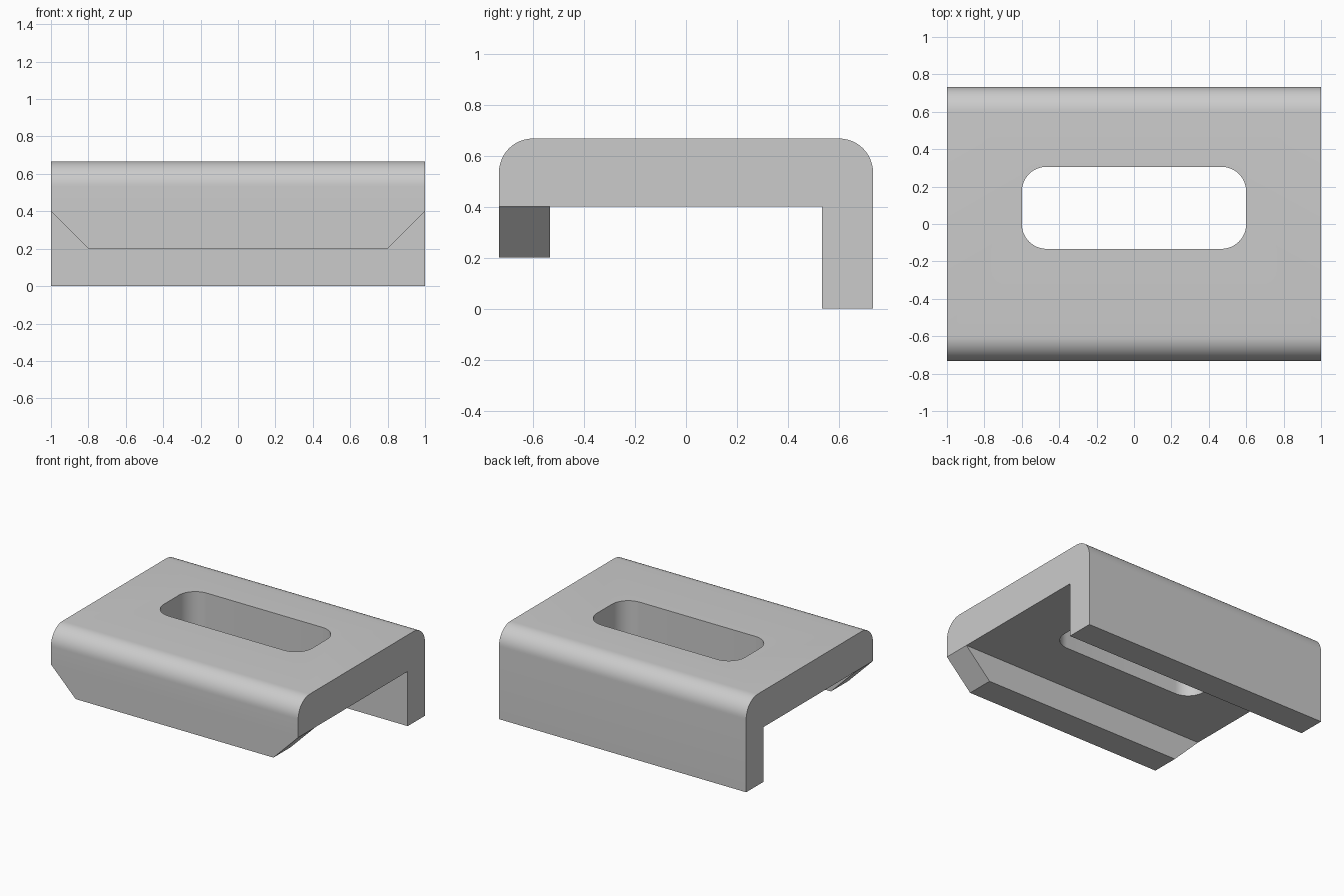
import bpy, bmesh
from math import sin, cos, radians

if "Cube" in bpy.data.objects:
    bpy.data.objects.remove(bpy.data.objects["Cube"])

W, D, H = 1.0, 0.733, 0.667      # half width, half depth, height
R, T = 0.133, 0.2                # corner radius, flange thickness
PLATE_Z, LIP_Z, LIP_X = 0.4, 0.2, 0.8


def arc(cx, cy, r, start, steps=12):
    """Quarter circle, counter-clockwise from the start angle."""
    angles = [radians(start + 90 * i / steps) for i in range(steps + 1)]
    return [(cx + r * cos(a), cy + r * sin(a)) for a in angles]


def make_object(name, bm):
    bmesh.ops.recalc_face_normals(bm, faces=bm.faces[:])
    mesh = bpy.data.meshes.new(name)
    bm.to_mesh(mesh)
    bm.free()
    obj = bpy.data.objects.new(name, mesh)
    bpy.context.collection.objects.link(obj)
    return obj


# Bracket: (y, z) section swept along x; the first two points are the lip's
# underside, pulled inwards at both ends to form the slanted lip ends
section = [(-D, LIP_Z), (-D + T, LIP_Z), (-D + T, PLATE_Z),
           (D - T, PLATE_Z), (D - T, 0), (D, 0)]
section += arc(D - R, H - R, R, 0) + arc(-D + R, H - R, R, 90)
section.append((-D, PLATE_Z))
n = len(section)

bm = bmesh.new()
ends = []
for side in (-1, 1):
    ring = [bm.verts.new((side * (LIP_X if i < 2 else W), y, z))
            for i, (y, z) in enumerate(section)]
    bm.faces.new(ring[2:])                               # plate and back flange end
    bm.faces.new((ring[0], ring[1], ring[2], ring[-1]))  # slanted lip end
    ends.append(ring)
a, b = ends
for i in range(n):
    j = (i + 1) % n
    bm.faces.new((a[i], a[j], b[j], b[i]))
bracket = make_object("bracket", bm)

# Slot cutter: rounded rectangle through the plate
X, Y0, Y1 = 0.6, -0.133, 0.306
outline = (arc(X - R, Y1 - R, R, 0) + arc(-X + R, Y1 - R, R, 90)
           + arc(-X + R, Y0 + R, R, 180) + arc(X - R, Y0 + R, R, 270))
bm = bmesh.new()
base = bm.faces.new([bm.verts.new((x, y, 0.2)) for x, y in outline])
top = bmesh.ops.extrude_face_region(bm, geom=[base])["geom"]
bmesh.ops.translate(bm, vec=(0, 0, 0.7),
                    verts=[v for v in top if isinstance(v, bmesh.types.BMVert)])
cutter = make_object("slot_cutter", bm)
cutter.hide_render = True

# Cut the slot, then smooth the rounded corners
mod = bracket.modifiers.new("slot", 'BOOLEAN')
mod.operation = 'DIFFERENCE'
mod.solver = 'EXACT'
mod.object = cutter
bpy.context.view_layer.objects.active = bracket
bracket.select_set(True)
bpy.ops.object.modifier_apply(modifier=mod.name)
bpy.data.objects.remove(cutter)
bpy.ops.object.shade_smooth_by_angle(angle=radians(30))
